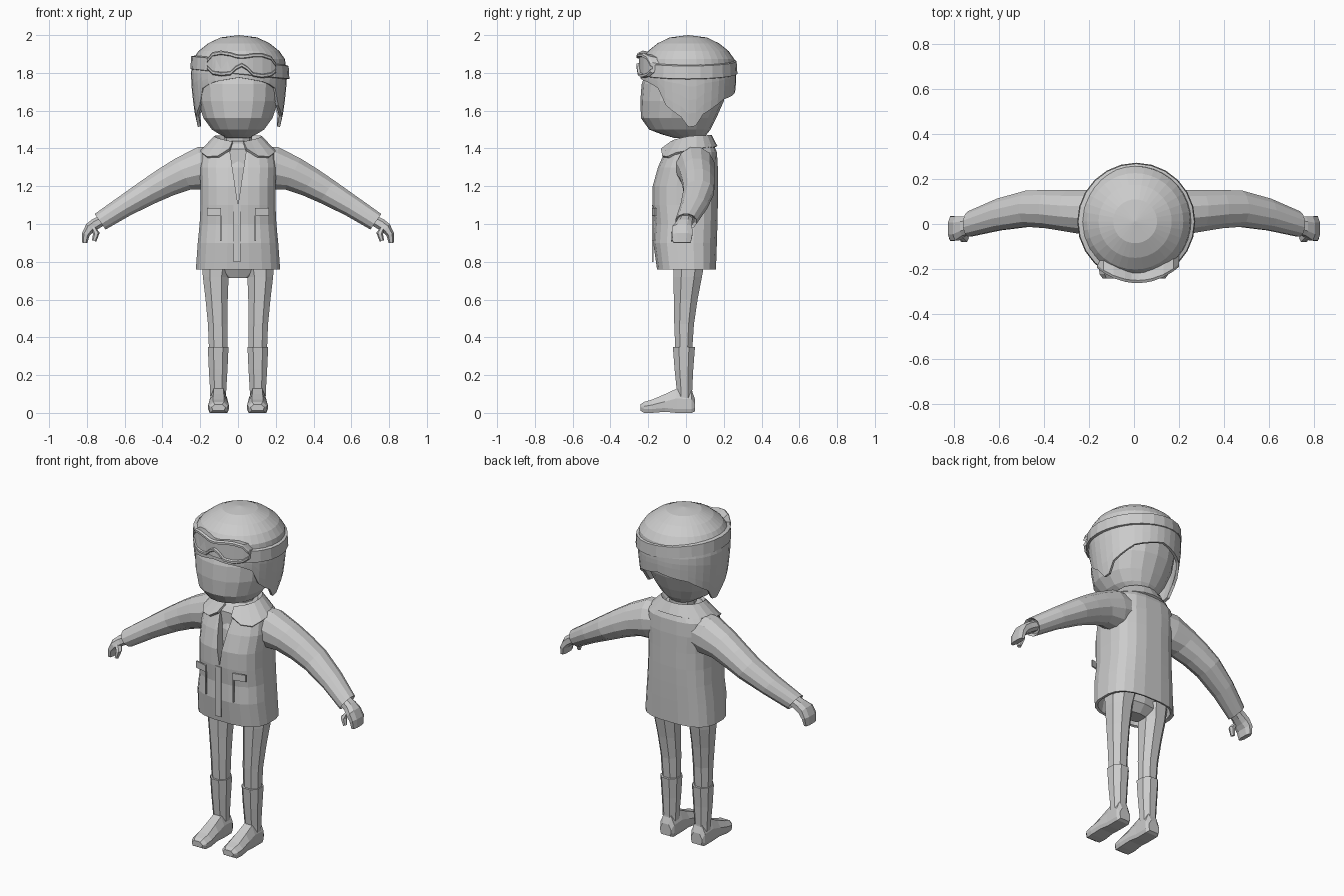
import bpy, bmesh, math
from math import sin, cos, pi, sqrt
from mathutils import Vector

grey = bpy.data.materials.new("plain_grey")
grey.diffuse_color = (0.6, 0.6, 0.6, 1)


def interp(x, table):
    """Linear lookup in a sorted list of (x, value)."""
    for (a, va), (b, vb) in zip(table, table[1:]):
        if x <= b:
            return va + (vb - va) * max(0, x - a) / (b - a)
    return table[-1][1]


def ring(c, u, v, ru, rv, n=12, p=1.0, turn=0.0):
    """Closed superellipse section around c, spanned by u and v."""
    c, u, v, pts = Vector(c), Vector(u), Vector(v), []
    for k in range(n):
        a = 2 * pi * k / n + turn
        s = lambda t: math.copysign(abs(t) ** p, t)
        pts.append(c + u * ru * s(cos(a)) + v * rv * s(sin(a)))
    return pts


def flat(z, rx, y0, y1, n=16, p=1.0, cx=0.0, turn=0.0):
    """Horizontal section between front y0 and back y1."""
    return ring((cx, (y0 + y1) / 2, z), (1, 0, 0), (0, 1, 0), rx, (y1 - y0) / 2, n, p, turn)


def loft(name, rings, closed=True, caps=True, loop=False, mirror=False, thick=0):
    bm = bmesh.new()
    rows = [[bm.verts.new(p) for p in r] for r in rings]
    n = len(rows[0])
    pairs = list(zip(rows, rows[1:])) + ([(rows[-1], rows[0])] if loop else [])
    for a, b in pairs:
        for i in range(n if closed else n - 1):
            j = (i + 1) % n
            bm.faces.new((a[i], a[j], b[j], b[i]))
    if caps and not loop:
        bm.faces.new(rows[0][::-1])
        bm.faces.new(rows[-1])
    bmesh.ops.remove_doubles(bm, verts=bm.verts, dist=0.0005)
    bmesh.ops.recalc_face_normals(bm, faces=bm.faces)
    me = bpy.data.meshes.new(name)
    bm.to_mesh(me)
    bm.free()
    me.materials.append(grey)
    ob = bpy.data.objects.new(name, me)
    bpy.context.collection.objects.link(ob)
    if thick:
        m = ob.modifiers.new("thickness", 'SOLIDIFY')
        m.thickness, m.offset = thick, 0
    if mirror:
        ob.modifiers.new("mirror", 'MIRROR')
    return ob


# Jacket body with a hollow hem
sections = [(0.90, 0.18, -0.13, 0.13), (0.765, 0.205, -0.145, 0.145), (0.76, 0.225, -0.155, 0.16),
            (0.90, 0.215, -0.175, 0.165), (1.0, 0.205, -0.168, 0.168), (1.10, 0.20, -0.178, 0.17),
            (1.20, 0.20, -0.178, 0.17), (1.30, 0.205, -0.15, 0.17), (1.38, 0.195, -0.115, 0.165),
            (1.425, 0.15, -0.08, 0.145), (1.44, 0.09, -0.05, 0.11)]
jacket = loft("jacket", [flat(*s, n=20, p=0.72, turn=pi / 20) for s in sections])

# Open V at the jacket neck
wedge = loft("neck_opening_cutter", [[(-0.045, y, 1.46), (0.045, y, 1.46), (0.045, y, 1.40), (0.0, y, 1.10),
                                      (-0.045, y, 1.40)] for y in (-0.3, -0.10)])
wedge.hide_render = True
wedge.hide_viewport = True
cut = jacket.modifiers.new("neck_opening", 'BOOLEAN')
cut.object, cut.operation = wedge, 'DIFFERENCE'
loft("shirt_front", [flat(z, 0.10, y, 0.08, 12) for z, y in ((1.08, -0.14), (1.3, -0.115), (1.42, -0.06))])

# Collar folded outwards, with a front gap and wide points
inner, fold, outer = [], [], []
for k in range(19):
    a = -pi / 2 + math.radians(14 + k * 332 / 18)
    t = abs(math.degrees(a) - 90)          # 0 at the back, 166 at the front
    drop = interp(t, [(0, 1.41), (60, 1.40), (110, 1.375), (140, 1.34), (166, 1.395)])
    r = interp(t, [(0, 1), (90, 1.04), (130, 1.12), (166, 0.95)])
    top = interp(t, [(0, 1.465), (90, 1.46), (166, 1.43)])
    inner.append((0.085 * cos(a), 0.03 + 0.09 * sin(a), top - 0.04))
    fold.append((0.125 * cos(a), 0.025 + 0.11 * sin(a), top))
    outer.append((0.187 * r * cos(a), 0.01 + 0.15 * r * sin(a), drop))
loft("collar", [inner, fold, outer], closed=False, caps=False, thick=0.014)

# Pocket flaps and front seams
def plate(name, x0, x1, z0, z1, y, y_out, mirror=True):
    loft(name, [[(x, yy + d, z) for x, d, z in ((x0, 0, z0), (x1, y_out, z0), (x1, y_out, z1), (x0, 0, z1))]
                for yy in (y, y + 0.009)], mirror=mirror)


plate("pocket_flap", 0.09, 0.165, 1.045, 1.085, -0.181, 0.018)
plate("pocket_seam", 0.088, 0.096, 0.91, 1.045, -0.180, 0.001)
plate("front_placket", -0.025, 0.012, 0.80, 1.10, -0.181, 0, False)

# Sleeves
def limb(name, rows, n, **kw):
    """rows: x, y, z, half depth, half height, downward angle."""
    rs = []
    for x, y, z, ry, ru, deg in rows:
        a = math.radians(deg)
        rs.append(ring((x, y, z), (0, 1, 0), (sin(a), 0, cos(a)), ry, ru, n, turn=pi / n, **kw))
    return loft(name, rs, mirror=True)


limb("sleeve", [(0.10, 0.045, 1.31, 0.10, 0.10, 5), (0.19, 0.05, 1.295, 0.105, 0.118, 12),
                (0.29, 0.058, 1.265, 0.095, 0.095, 27), (0.38, 0.066, 1.222, 0.088, 0.083, 31),
                (0.47, 0.068, 1.172, 0.083, 0.073, 34), (0.60, 0.042, 1.095, 0.073, 0.060, 35),
                (0.73, 0.0, 1.012, 0.058, 0.052, 35), (0.715, 0.0, 1.02, 0.045, 0.04, 35)], 12)

# Mitten hands and thumbs
limb("hand", [(0.70, 0.0, 1.03, 0.038, 0.03, 35), (0.755, -0.01, 1.00, 0.045, 0.032, 35),
              (0.785, -0.02, 0.978, 0.056, 0.030, 42), (0.806, -0.02, 0.945, 0.058, 0.022, 70),
              (0.812, -0.022, 0.90, 0.050, 0.015, 85)], 8, p=0.8)
limb("thumb", [(0.765, -0.045, 0.985, 0.02, 0.02, 60), (0.75, -0.062, 0.95, 0.02, 0.018, 100),
               (0.762, -0.068, 0.91, 0.013, 0.012, 70)], 6)

# Trousers
loft("trouser_seat", [flat(z, rx, y0, y1, 12) for z, rx, y0, y1 in
                      ((0.715, 0.08, -0.04, 0.05), (0.76, 0.17, -0.065, 0.09), (0.88, 0.17, -0.08, 0.1))])
loft("trouser_leg", [flat(z, rx, y0, y1, 8, 0.9, cx, pi / 8) for z, cx, rx, y0, y1 in
                     ((0.80, 0.112, 0.085, -0.075, 0.105), (0.72, 0.118, 0.073, -0.072, 0.09),
                      (0.60, 0.113, 0.063, -0.069, 0.066), (0.47, 0.107, 0.056, -0.066, 0.046),
                      (0.33, 0.105, 0.052, -0.06, 0.036))], mirror=True)

# Boots
loft("boot_shaft", [flat(z, rx, y0, y1, 8, 0.9, 0.105, pi / 8) for z, rx, y0, y1 in
                    ((0.35, 0.05, -0.06, 0.04), (0.35, 0.059, -0.074, 0.052), (0.23, 0.053, -0.064, 0.042),
                     (0.12, 0.046, -0.052, 0.036), (0.06, 0.044, -0.05, 0.038))], mirror=True)
loft("boot_foot", [[(0.103 + w * f, y, z) for f, z in
                    ((-0.85, b), (0.85, b), (1, b + 0.02), (1, h * 0.6), (0.55, h), (-0.55, h), (-1, h * 0.6), (-1, b + 0.02))]
                   for y, w, h, b in ((0.047, 0.036, 0.075, 0.008), (0.03, 0.046, 0.12, 0.0), (-0.05, 0.046, 0.128, 0.0),
                                      (-0.11, 0.05, 0.10, 0.006), (-0.18, 0.055, 0.07, 0.0), (-0.222, 0.05, 0.058, 0.0),
                                      (-0.242, 0.036, 0.045, 0.012))], mirror=True)

# Neck and head
loft("neck", [flat(z, 0.075, -0.04, 0.10, 10) for z in (1.38, 1.52)])
loft("head", [flat(*s, n=18, p=0.92, turn=pi / 18) for s in
              ((1.455, 0.06, -0.06, 0.09), (1.475, 0.10, -0.13, 0.11), (1.50, 0.14, -0.195, 0.13),
               (1.56, 0.185, -0.238, 0.16), (1.65, 0.215, -0.242, 0.20), (1.74, 0.222, -0.235, 0.22),
               (1.84, 0.21, -0.20, 0.21), (1.90, 0.15, -0.15, 0.16))])

# Helmet shell: dome, raised brow, ear flaps and arched back edge
PROFILE = [(1.46, 0.195), (1.56, 0.222), (1.66, 0.236), (1.76, 0.246), (1.82, 0.246), (1.87, 0.236),
           (1.91, 0.208), (1.95, 0.158), (1.98, 0.095), (1.992, 0.0)]
EDGE = [(0, 1.775), (35, 1.75), (50, 1.72), (60, 1.63), (75, 1.58), (85, 1.56), (95, 1.47),
        (105, 1.57), (125, 1.62), (140, 1.66), (180, 1.70)]
rows = []
for i in range(11):
    row = []
    for k in range(36):
        a = 2 * pi * k / 36 - pi / 2
        edge = interp(min(k, 36 - k) * 10, EDGE)
        z = edge + (1.80 - edge) * i / 4 if i < 5 else (1.87, 1.91, 1.95, 1.98, 1.991, 1.992)[i - 5]
        r = interp(z, PROFILE)
        row.append((0.005 + r * cos(a), 0.012 + r * sin(a), z))
    rows.append(row)
loft("helmet", rows, caps=False, thick=0.016)

# Goggle strap, tilted round the helmet
strap = []
for r, z in ((0.245, 1.79), (0.262, 1.795), (0.258, 1.862), (0.238, 1.868)):
    strap.append([(0.01 + r * cos(2 * pi * k / 24), 0.01 + r * sin(2 * pi * k / 24),
                   z - 0.10 * r * cos(2 * pi * k / 24)) for k in range(24)])
loft("goggle_strap", strap, loop=True)

# Goggles with a recessed lens and a nose notch
cols = []
for x, top, bot in ((-0.165, 1.875, 1.82), (-0.135, 1.91, 1.79), (-0.09, 1.918, 1.782), (-0.04, 1.91, 1.787),
                    (-0.01, 1.90, 1.815), (0.02, 1.897, 1.83), (0.05, 1.90, 1.812), (0.08, 1.905, 1.78),
                    (0.13, 1.905, 1.772), (0.175, 1.89, 1.78), (0.20, 1.855, 1.80)):
    f = 0.01 - sqrt(0.272 ** 2 - (x - 0.015) ** 2)
    cols.append([(x, y, z) for y, z in ((f + 0.06, top - 0.01), (f + 0.012, top), (f, top - 0.006), (f, top - 0.018),
                                        (f + 0.012, top - 0.022), (f + 0.012, bot + 0.022), (f, bot + 0.018),
                                        (f, bot + 0.006), (f + 0.012, bot), (f + 0.06, bot + 0.01))])
loft("goggles", cols)
